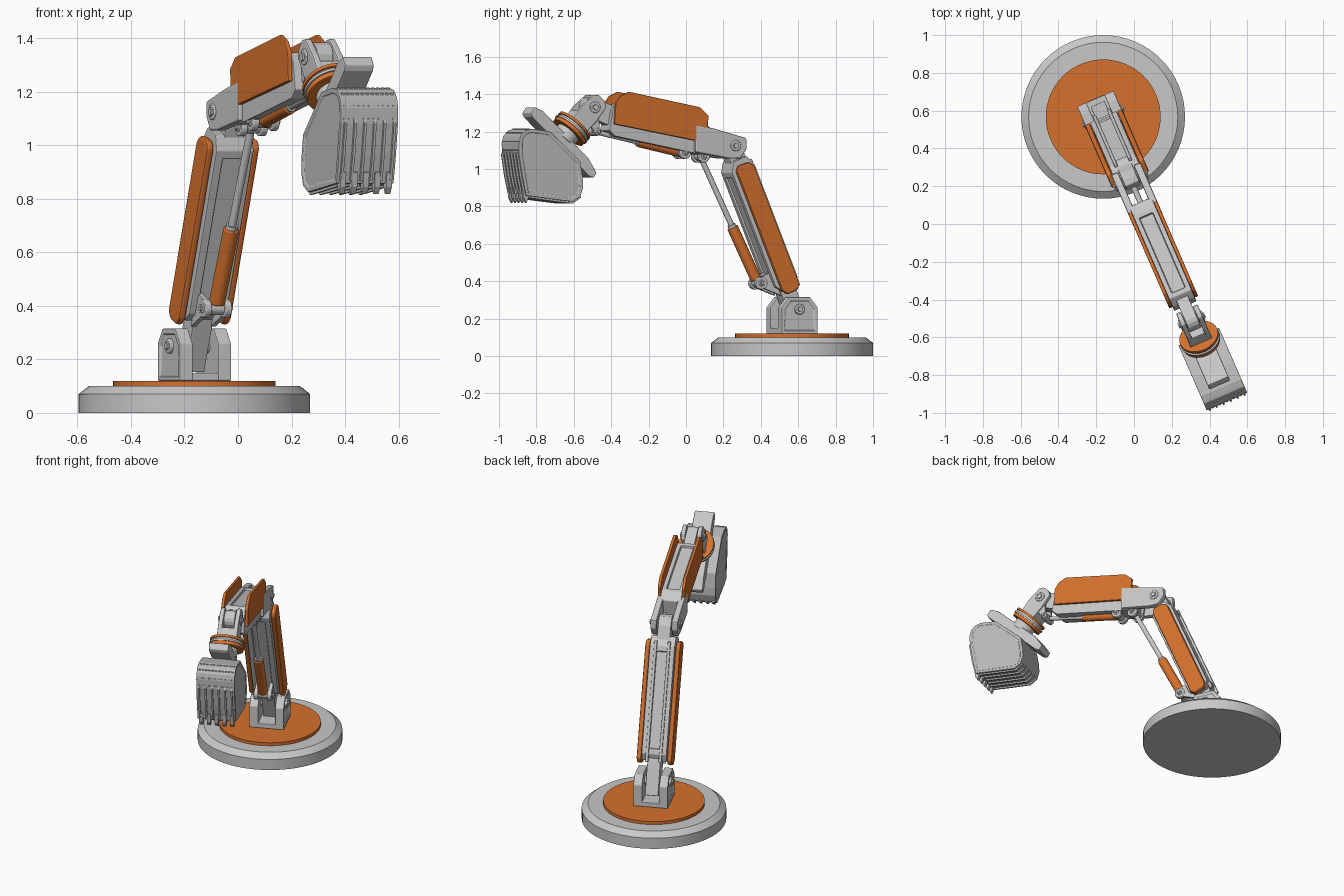
import bpy, bmesh, math
from mathutils import Vector, Matrix

if "Cube" in bpy.data.objects:
    bpy.data.objects.remove(bpy.data.objects["Cube"])

def material(name, col):
    m = bpy.data.materials.new(name)
    m.diffuse_color = (*col, 1)
    m.use_nodes = True
    m.node_tree.nodes["Principled BSDF"].inputs["Base Color"].default_value = m.diffuse_color
    return m

GREY = material("light grey", (0.58, 0.58, 0.58))
STEEL = material("bucket grey", (0.5, 0.5, 0.5))
ORANGE = material("orange", (0.67, 0.165, 0.027))

# The arm works in a vertical plane: s = reach, z = height, t = sideways
ANG = math.radians(23.5)
SN, CS = math.sin(ANG), math.cos(ANG)
BX, BY = -0.163, 0.567

def P(s, z, t=0.0):
    return Vector((BX + SN * s + CS * t, BY - CS * s + SN * t, z))

def frame(origin, d, n):
    """Map (along, across) to (s, z)."""
    return lambda a, b: (origin[0] + d[0] * a + n[0] * b, origin[1] + d[1] * a + n[1] * b)

def finish(name, bm, mat, bevel=0.0, smooth=False):
    bmesh.ops.recalc_face_normals(bm, faces=bm.faces)
    me = bpy.data.meshes.new(name)
    bm.to_mesh(me)
    bm.free()
    me.materials.append(mat)
    ob = bpy.data.objects.new(name, me)
    bpy.context.collection.objects.link(ob)
    if bevel:
        b = ob.modifiers.new("bevel", 'BEVEL')
        b.width, b.segments, b.limit_method = bevel, 2, 'ANGLE'
    if smooth:
        bpy.context.view_layer.objects.active = ob
        ob.select_set(True)
        bpy.ops.object.shade_smooth_by_angle(angle=math.radians(35))
        ob.select_set(False)
    return ob

def prism(name, pts, t0, t1, mat=GREY, bevel=0.004, inset=None, panel=None):
    """Extrude an (s, z) profile from t0 to t1; inset = panel direction, panel = (border, depth)."""
    bm = bmesh.new()
    a = [bm.verts.new(P(s, z, t0)) for s, z in pts]
    b = [bm.verts.new(P(s, z, t1)) for s, z in pts]
    bm.faces.new(a)
    bm.faces.new(b)
    n = len(pts)
    for i in range(n):
        j = (i + 1) % n
        bm.faces.new((a[i], a[j], b[j], b[i]))
    bmesh.ops.recalc_face_normals(bm, faces=bm.faces)
    if inset:
        for d in inset:
            v = P(*d) - P(0, 0)
            sel = [f for f in bm.faces if f.normal.dot(v.normalized()) > 0.97]
            if sel:
                bmesh.ops.inset_region(bm, faces=sel, thickness=panel[0], depth=0)
                bmesh.ops.inset_region(bm, faces=sel, thickness=0.003, depth=-panel[1])
    return finish(name, bm, mat, bevel)

def both(name, pts, t0, t1, mat=GREY, bevel=0.004, inset=False, panel=(0.02, 0.006)):
    for side, k in (("left", -1), ("right", 1)):
        prism(f"{side}_{name}", pts, k * t0, k * t1, mat, bevel, [(0, 0, k)] if inset else None, panel)

def rod(name, p, q, r, mat=GREY, r2=None, seg=32, bevel=0.0):
    bm = bmesh.new()
    d = q - p
    M = Matrix.Translation((p + q) / 2) @ d.to_track_quat('Z', 'Y').to_matrix().to_4x4()
    bmesh.ops.create_cone(bm, cap_ends=True, segments=seg, radius1=r, radius2=r if r2 is None else r2,
                          depth=d.length, matrix=M)
    return finish(name, bm, mat, bevel, True)

def pin(name, c, half, r):
    rod(name, P(*c, -half), P(*c, half), r, bevel=0.004)
    rod(name + "_bolt", P(*c, -half - 0.008), P(*c, half + 0.008), r * 0.55, seg=6)

def arc(c, r, a0, a1, n=8):
    return [(c[0] + r * math.cos(math.radians(a0 + (a1 - a0) * i / n)),
             c[1] + r * math.sin(math.radians(a0 + (a1 - a0) * i / n))) for i in range(n + 1)]

A, B, C = (0.0, 0.25), (0.365, 1.125), (1.175, 1.33)

# Base and turntable
c = Vector((BX, BY, 0))
up = Vector((0, 0, 1))
rod("base", c, c + up * 0.07, 0.433, seg=64)
rod("base_bevel", c + up * 0.07, c + up * 0.1, 0.433, GREY, 0.395, seg=64)
rod("turntable", c + up * 0.1, c + up * 0.12, 0.304, ORANGE, seg=64)

# Shoulder bracket
both("shoulder_bracket", [(-.105, .12), (.105, .12), (.105, .26), (.06, .315), (-.06, .315), (-.105, .26)],
     .052, .105, inset=True, panel=(.022, .008))
prism("shoulder_floor", [(-.105, .12), (.105, .12), (.105, .15), (-.105, .15)], -.055, .055)
pin("shoulder_pin", A, .11, .028)

# Lower arm
L = frame(A, (.385, .923), (.923, -.385))
prism("lower_arm_lug", [L(*p) for p in [(-.09, -.045), (-.09, .04), (.2, .045), (.9, .045), (.975, .035), (1.0, 0),
                                         (.985, -.035), (.93, -.05), (.1, -.05)]], -.04, .04)
prism("lower_arm_body", [L(*p) for p in [(.12, -.04), (.16, -.068), (.81, -.068), (.87, -.04), (.87, .04),
                                          (.82, .072), (.16, .072), (.12, .04)]], -.076, .076,
      inset=[(-.923, .385, 0), (.923, -.385, 0)], panel=(.045, .012))
rib = [L(*p) for p in [(.11, -.055), (.11, -.075), (.84, -.075), (.84, -.055)]]
both("lower_arm_rail", rib, .032, .05)
both("lower_arm_cover", [L(*p) for p in [(.10, -.03), (.125, -.053), (.81, -.053), (.84, -.03), (.845, .035),
                                          (.82, .055), (.13, .055), (.10, .035)]], .078, .108, ORANGE, .01)

# Elbow fork and upper arm
both("elbow_fork", [(.30, 1.165), (.297, 1.11), (.335, 1.055), (.40, 1.055), (.6, 1.09), (.6, 1.24), (.482, 1.215)],
     .045, .084, inset=False, bevel=.008)
pin("elbow_pin", B, .09, .03)
U = frame(B, (.981, .194), (-.194, .981))
prism("upper_arm_body", [U(*p) for p in [(.14, -.07), (.18, -.085), (.69, -.085), (.73, -.06), (.73, .05),
                                          (.69, .09), (.2, .09), (.14, .06)]], -.064, .064,
      inset=[(-.194, .981, 0)], panel=(.035, .015))
prism("upper_arm_lug", [U(.65, -.05), U(.65, .06)] + arc(C, .055, 100, -80), -.033, .033)
both("upper_arm_cover", [(.535, 1.14), (1.07, 1.24), (1.063, 1.35), (1.035, 1.39), (.985, 1.413), (.57, 1.33),
                         (.52, 1.285)], .064, .083, ORANGE, .005)

# Hydraulic cylinders: thick sleeve, thin rod, clevis eyes
def hydraulic(name, p, q, split, r):
    a, b = P(*p), P(*q)
    m = a.lerp(b, split)
    rod(name + "_sleeve", a.lerp(b, .03), m, r, ORANGE, bevel=.004)
    rod(name + "_collar", m, a.lerp(b, split + .02), r * .75)
    rod(name + "_rod", m, b, r * .5)
    for i, e in enumerate((p, q)):
        rod(f"{name}_eye_{i}", P(*e, -.026), P(*e, .026), .024)

D1, D2, U1, U2 = (.2, .39), (.535, 1.068), (.645, 1.088), (1.155, 1.2)
hydraulic("lower_hydraulic", D1, D2, .44, .03)
hydraulic("upper_hydraulic", U1, U2, .5, .026)

def clevis(name, c, root0, root1, r=.034):
    for side, k in (("left", -1), ("right", 1)):
        rod(f"{side}_{name}_eye", P(*c, k * .028), P(*c, k * .054), r, bevel=.004)
        d = Vector((root1[0] - root0[0], root1[1] - root0[1]))
        n = d.normalized() * r * .9
        prism(f"{side}_{name}_tab", [root0, root1, (c[0] + n.x, c[1] + n.y), (c[0] - n.x, c[1] - n.y)],
              k * .03, k * .052, bevel=.002)
    pin(name + "_pin", c, .058, .017)

clevis("lower_clevis", D1, L(.1, .05), L(.24, .05))
clevis("elbow_clevis", D2, (.49, 1.12), (.6, 1.14))
clevis("upper_clevis", U1, (.6, 1.13), (.72, 1.15))
clevis("wrist_clevis", U2, (1.2, 1.24), (1.15, 1.3), .02)

# Wrist: fork, turning ring and neck along the tool axis
W = frame(C, (.69, -.724), (.724, .69))
both("wrist_fork", [W(*p) for p in [(-.045, -.05), (-.065, -.02), (-.065, .025), (-.045, .05), (.05, .06), (.14, .05),
                                    (.14, -.055), (.05, -.06)]], .035, .062, bevel=.006)
prism("wrist_block", [W(*p) for p in [(.07, -.05), (.07, .055), (.14, .05), (.14, -.055)]], -.058, .058)
pin("wrist_pin", C, .068, .03)
for i, (a, b, r, m) in enumerate([(.132, .146, .106, ORANGE), (.146, .158, .098, GREY), (.158, .168, .108, GREY),
                                  (.168, .188, .102, ORANGE), (.188, .24, .068, GREY)]):
    rod(f"wrist_ring_{i}", P(*W(a, 0)), P(*W(b, 0)), r, m, seg=48)

# Bucket mounting bar
prism("mounting_bar", [W(*p) for p in [(.222, -.16), (.245, -.25), (.28, -.255), (.29, -.23), (.29, .23), (.28, .25),
                                       (.24, .255), (.222, .2)]], -.06, .06, bevel=.006)

# Bucket shell with recessed sides
shell = [(1.285, 1.04), (1.27, .95), (1.268, .90), (1.285, .85), (1.33, .825), (1.44, .838), (1.6, .858), (1.622, .96),
         (1.642, 1.08), (1.643, 1.14), (1.633, 1.178), (1.605, 1.206), (1.565, 1.215), (1.46, 1.2)]
prism("bucket", shell, -.117, .117, STEEL, .003, [(0, 0, 1), (0, 0, -1)], (.018, .005))

# Ribs on the front and under the bucket, plus teeth
for i in range(6):
    t = -.1 + i * .04
    prism(f"bucket_front_rib_{i}", [(1.59, .87), (1.612, .868), (1.633, .96), (1.652, 1.08), (1.64, 1.1), (1.61, .96)],
          t - .005, t + .005, STEEL, 0)
    prism(f"bucket_under_rib_{i}", [(1.58, .87), (1.58, .846), (1.44, .828), (1.325, .815), (1.274, .848), (1.29, .87)],
          t - .005, t + .005, STEEL, 0)
for i in range(5):
    t = -.094 + i * .047
    prism(f"bucket_tooth_{i}", [(1.575, .90), (1.615, .90), (1.61, .845), (1.594, .818), (1.582, .845)],
          t - .012, t + .012, STEEL, .002)

# Rows of small rivets around the curved top of the bucket
for k, (s, z) in enumerate([(1.643, 1.10), (1.641, 1.148), (1.619, 1.192), (1.58, 1.213)]):
    for i in range(11):
        t = -.1 + i * .02
        prism(f"rivet_{k}_{i}", [(s - .003, z - .003), (s + .003, z - .003), (s + .003, z + .003), (s - .003, z + .003)],
              t - .006, t + .006, STEEL, 0)
